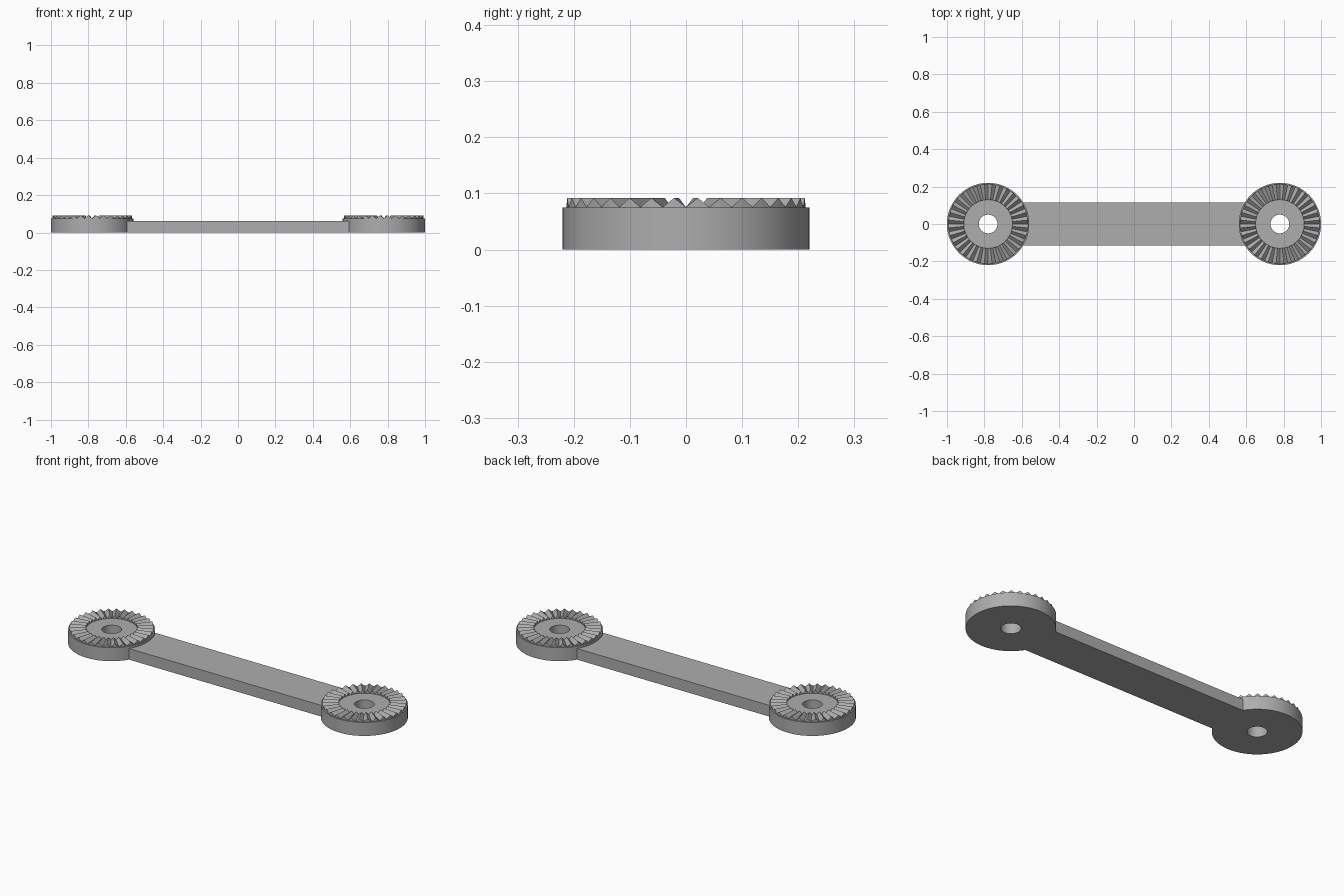
import bpy, bmesh
from math import sin, cos, pi

if "Cube" in bpy.data.objects:
    bpy.data.objects.remove(bpy.data.objects["Cube"], do_unlink=True)

metal = bpy.data.materials.new("plain grey")
metal.diffuse_color = (0.42, 0.42, 0.42, 1)
metal.use_nodes = True
metal.node_tree.nodes["Principled BSDF"].inputs["Base Color"].default_value = (0.42, 0.42, 0.42, 1)

TEETH = 32
SEG = TEETH * 2
DISC_X, DISC_R, HOLE_R = 0.78, 0.22, 0.05
DISC_TOP, TOOTH_TOP = 0.075, 0.092
TOOTH_IN, TOOTH_OUT = 0.13, 0.213


def finish(name, bm, x=0, smooth=False):
    bmesh.ops.recalc_face_normals(bm, faces=bm.faces)
    mesh = bpy.data.meshes.new(name)
    bm.to_mesh(mesh)
    bm.free()
    mesh.materials.append(metal)
    obj = bpy.data.objects.new(name, mesh)
    obj.location.x = x
    bpy.context.collection.objects.link(obj)
    if smooth:
        bpy.ops.object.select_all(action="DESELECT")
        obj.select_set(True)
        bpy.context.view_layer.objects.active = obj
        bpy.ops.object.shade_smooth_by_angle(angle=pi / 6)
    return obj


def ring(bm, radius, height):
    """Circle of vertices; height is a function of the vertex index."""
    return [bm.verts.new((radius * cos(2 * pi * i / SEG),
                          radius * sin(2 * pi * i / SEG), height(i)))
            for i in range(SEG)]


def bridge(bm, a, b):
    for i in range(SEG):
        j = (i + 1) % SEG
        bm.faces.new((a[i], a[j], b[j], b[i]))


def revolve(name, x, profile, smooth):
    """Closed ring body through (radius, height function) stations."""
    bm = bmesh.new()
    loops = [ring(bm, r, h) for r, h in profile]
    for k, loop in enumerate(loops):
        bridge(bm, loop, loops[(k + 1) % len(loops)])
    return finish(name, bm, x, smooth)


def floor(i):
    return 0


def flat_top(i):
    return DISC_TOP


def root(i):
    return DISC_TOP - 0.003


def zigzag(i):
    # valley on even spokes, crest on odd spokes
    return TOOTH_TOP if i % 2 else DISC_TOP + 0.0005


# Pierced end discs with radial locking teeth
for side, x in (("left", DISC_X), ("right", -DISC_X)):
    revolve(side + "_disc", x, [(HOLE_R, floor), (DISC_R, floor),
                                (DISC_R, flat_top), (HOLE_R, flat_top)], True)
    revolve(side + "_teeth", x, [(TOOTH_IN, root), (TOOTH_OUT, root),
                                 (TOOTH_OUT, zigzag), (TOOTH_IN, zigzag)], False)

# Connecting bar whose ends follow the round discs
BAR_HALF, BAR_TOP, STEPS = 0.115, 0.062, 8
outline = []
for s in (1, -1):
    for k in range(STEPS + 1):
        y = s * BAR_HALF * (2 * k / STEPS - 1)
        outline.append((s * (DISC_X - (DISC_R ** 2 - y * y) ** 0.5 + 0.002), y))
bm = bmesh.new()
base = bm.faces.new([bm.verts.new((x, y, 0)) for x, y in outline])
grown = bmesh.ops.extrude_face_region(bm, geom=[base], use_keep_orig=True)
top = [v for v in grown["geom"] if isinstance(v, bmesh.types.BMVert)]
bmesh.ops.translate(bm, verts=top, vec=(0, 0, BAR_TOP))
finish("connecting_bar", bm)
